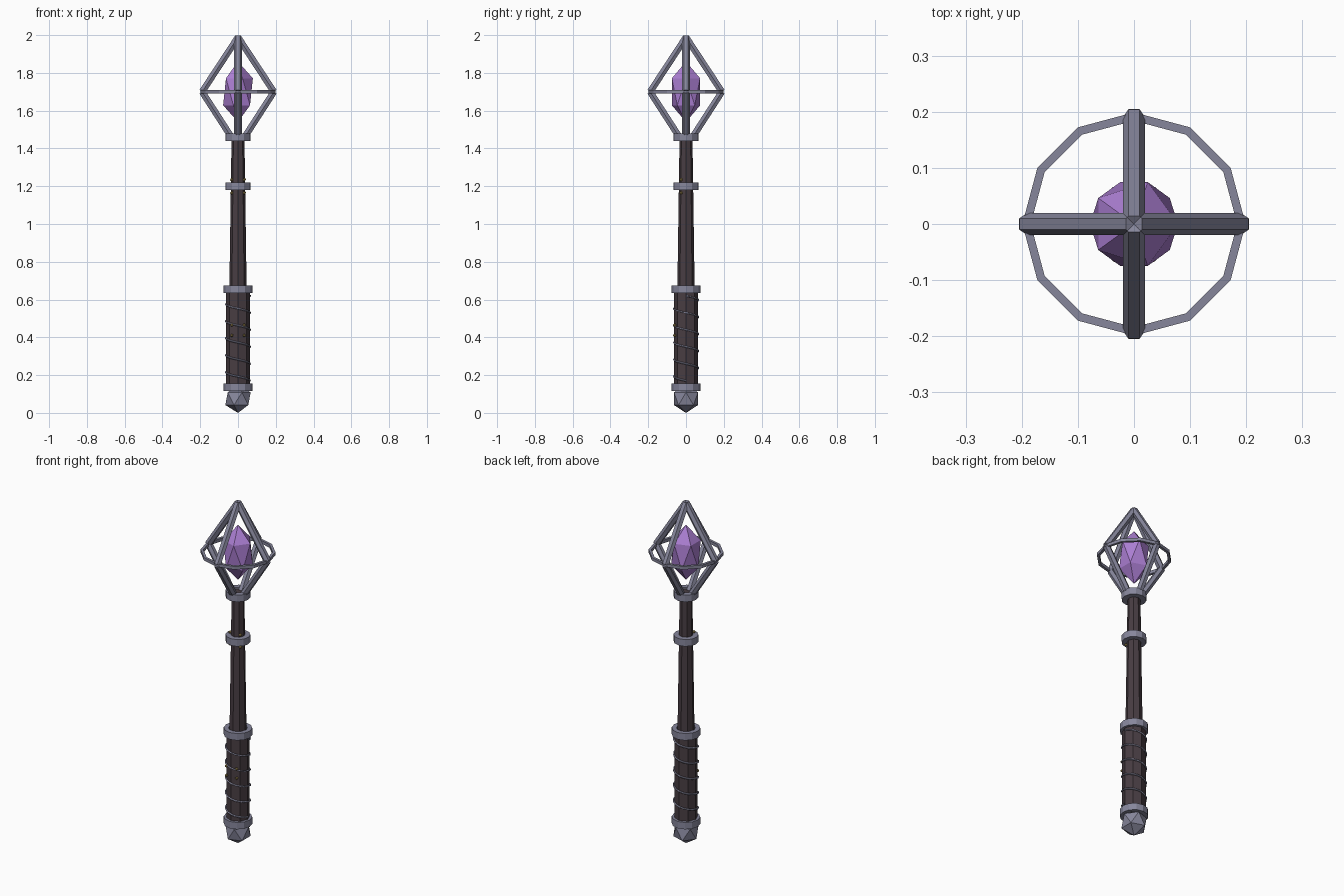
import bpy, bmesh, math
from mathutils import Matrix, Vector

if "Cube" in bpy.data.objects:
    bpy.data.objects.remove(bpy.data.objects["Cube"])


def material(name, rgb):
    m = bpy.data.materials.new(name)
    m.diffuse_color = (*rgb, 1)
    m.use_nodes = True
    m.node_tree.nodes["Principled BSDF"].inputs["Base Color"].default_value = m.diffuse_color
    return m


METAL = material("grey metal", (0.24, 0.24, 0.33))
WOOD = material("dark wood", (0.065, 0.047, 0.056))
GEM = material("purple crystal", (0.41, 0.21, 0.65))
GOLD = material("old gold", (0.38, 0.28, 0.09))


def finish(name, bm, mat):
    bmesh.ops.recalc_face_normals(bm, faces=bm.faces[:])
    me = bpy.data.meshes.new(name)
    bm.to_mesh(me)
    bm.free()
    me.materials.append(mat)
    ob = bpy.data.objects.new(name, me)
    bpy.context.collection.objects.link(ob)
    return ob


def lathe(name, profile, sides, mat, closed=False):
    """Revolve (radius, z) points; closed profiles make rings."""
    bm = bmesh.new()
    loops = []
    for r, z in profile:
        loops.append([bm.verts.new((r * math.cos(2 * math.pi * i / sides),
                                    r * math.sin(2 * math.pi * i / sides), z))
                      for i in range(sides)])
    pairs = list(zip(loops, loops[1:]))
    if closed:
        pairs.append((loops[-1], loops[0]))
    else:
        bm.faces.new(loops[0])
        bm.faces.new(loops[-1])
    for a, b in pairs:
        for i in range(sides):
            j = (i + 1) % sides
            bm.faces.new((a[i], a[j], b[j], b[i]))
    return finish(name, bm, mat)


def ring(name, inner, outer, z, height, sides, mat):
    h = height / 2
    return lathe(name, [(inner, z - h), (outer, z - h), (outer, z + h), (inner, z + h)],
                 sides, mat, True)


def ico(name, centre, size, mat, sub=1):
    bm = bmesh.new()
    bmesh.ops.create_icosphere(bm, subdivisions=sub, radius=1,
                               matrix=Matrix.Translation(centre) @ Matrix.Diagonal((*size, 1)))
    return finish(name, bm, mat)


def strut(name, a, b, side, radius):
    """Hexagonal bar from a to b, with one corner along the side vector."""
    a, b, x = Vector(a), Vector(b), Vector(side)
    z = (b - a).normalized()
    y = z.cross(x)
    rot = Matrix((x, y, z)).transposed().to_4x4()
    bm = bmesh.new()
    loops = []
    for p in (a, b):
        loops.append([bm.verts.new(p + rot @ Vector((radius * math.cos(k * math.pi / 3),
                                                     radius * math.sin(k * math.pi / 3), 0)))
                      for k in range(6)])
    for i in range(6):
        j = (i + 1) % 6
        bm.faces.new((loops[0][i], loops[0][j], loops[1][j], loops[1][i]))
    bm.faces.new(loops[0])
    bm.faces.new(loops[1])
    return finish(name, bm, METAL)


# Handle: pommel, grip and tapered shaft
ico("pommel", (0, 0, 0.075), (0.075, 0.075, 0.075), METAL)
lathe("grip", [(0.063, 0.12), (0.063, 0.65)], 8, WOOD)
lathe("shaft", [(0.046, 0.64), (0.034, 1.47)], 8, WOOD)

# Metal collars
for name, inner, outer, z in (("pommel_collar", 0.05, 0.076, 0.135),
                              ("grip_collar", 0.05, 0.076, 0.655),
                              ("shaft_collar", 0.036, 0.066, 1.2),
                              ("head_collar", 0.033, 0.066, 1.46)):
    ring(name, inner, outer, z, 0.04, 12, METAL)

# Thin wire spiralling round the grip
curve = bpy.data.curves.new("grip_wire", 'CURVE')
curve.dimensions = '3D'
curve.bevel_depth = 0.005
curve.bevel_resolution = 0
turns, steps = 5, 16
spline = curve.splines.new('POLY')
spline.points.add(turns * steps)
for i, p in enumerate(spline.points):
    t = -2 * math.pi * i / steps
    p.co = (0.065 * math.cos(t), 0.065 * math.sin(t), 0.17 + 0.45 * i / (turns * steps), 1)
curve.materials.append(METAL)
bpy.context.collection.objects.link(bpy.data.objects.new("grip_wire", curve))

# Small gold studs on the front
for s in (-1, 1):
    for z in (0.41, 0.465):
        ico("grip_stud", (s * 0.033, -0.06, z), (0.009, 0.009, 0.009), GOLD)
    for z in (1.165, 1.235):
        ico("shaft_stud", (s * 0.034, -0.026, z), (0.009, 0.009, 0.009), GOLD)

# Crystal inside the head
ico("crystal", (0, 0, 1.7), (0.088, 0.088, 0.16), GEM)

# Cage: four bent struts and a twelve-sided hoop
for k in range(4):
    c, s = round(math.cos(k * math.pi / 2)), round(math.sin(k * math.pi / 2))
    side = (-s, c, 0)
    mid = (0.19 * c, 0.19 * s, 1.7)
    strut("upper_strut", mid, (0, 0, 1.989), side, 0.02)
    strut("lower_strut", mid, (0.035 * c, 0.035 * s, 1.46), side, 0.02)
ring("cage_hoop", 0.184, 0.199, 1.7, 0.018, 12, METAL)
